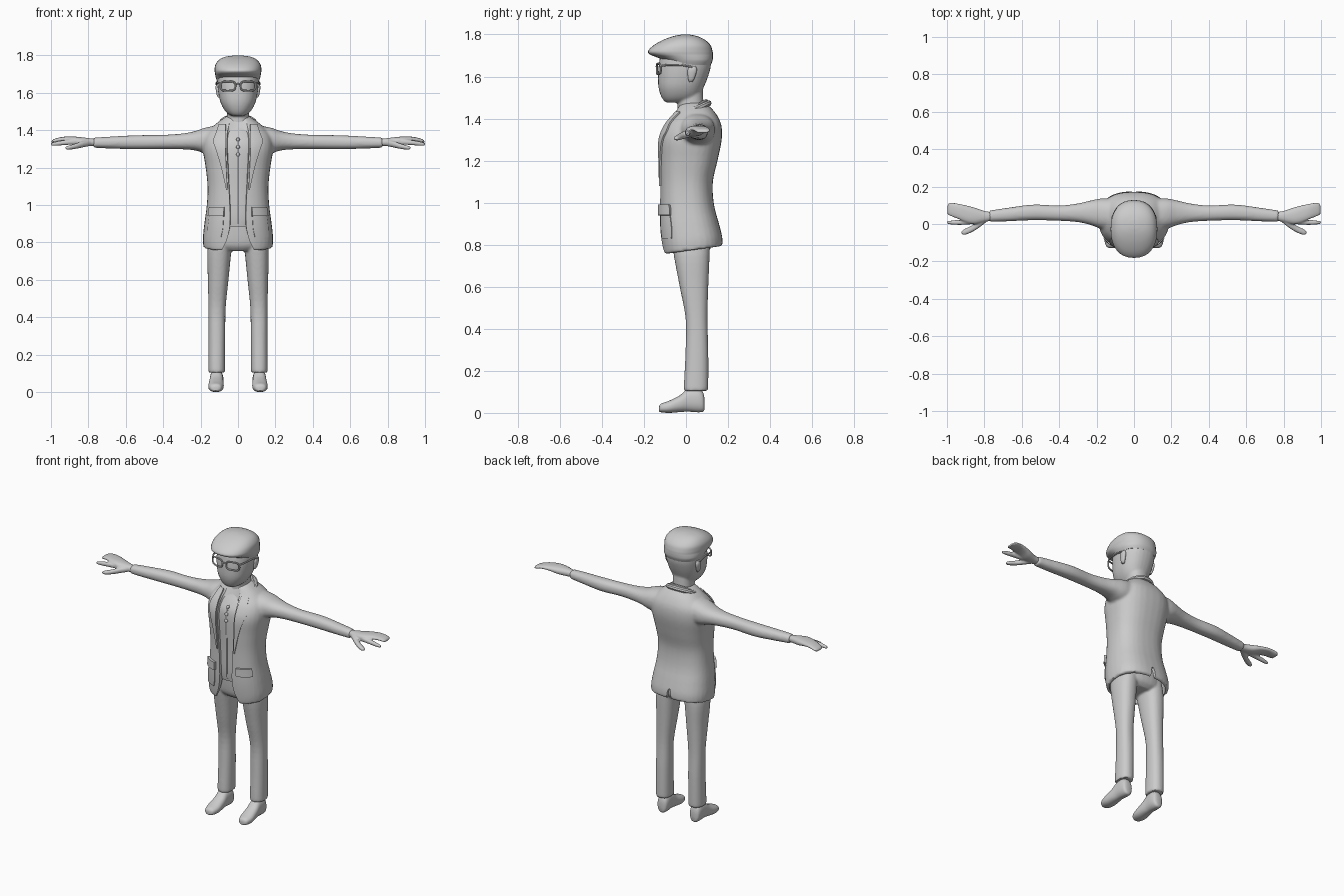
import bpy, bmesh, math
from mathutils import Vector
from mathutils.bvhtree import BVHTree

if "Cube" in bpy.data.objects:
    bpy.data.objects.remove(bpy.data.objects["Cube"])

grey = bpy.data.materials.new("plain grey")
grey.use_nodes = True
grey.diffuse_color = (0.6, 0.6, 0.6, 1)
grey.node_tree.nodes["Principled BSDF"].inputs["Base Color"].default_value = grey.diffuse_color


def blend_rings(rings, steps=4):
    """Smooth curve through the given rings."""
    result = []
    for i in range(len(rings) - 1):
        before, start, end = rings[max(i - 1, 0)], rings[i], rings[i + 1]
        after = rings[min(i + 2, len(rings) - 1)]
        for s in range(steps):
            t = s / steps
            result.append([b + t / 2 * (c - a + t * (2*a - 5*b + 4*c - d + t * (3*(b - c) + d - a)))
                           for a, b, c, d in zip(before, start, end, after)])
    return result + [list(rings[-1])]


def loft(bm, rings, axis="z", sign=1, power=2.3, segments=32):
    """Skin rings of (position, middle, half width, low, high) along an axis."""
    loops = []
    for t, middle, half, low, high in blend_rings(rings):
        loop = []
        for k in range(segments):
            angle = math.tau * k / segments
            c, s = math.cos(angle), math.sin(angle)
            a = middle + half * math.copysign(abs(c) ** (2 / power), c)
            b = (low + high) / 2 + (high - low) / 2 * math.copysign(abs(s) ** (2 / power), s)
            x, y, z = {"x": (t, a, b), "y": (a, t, b), "z": (a, b, t)}[axis]
            loop.append(bm.verts.new((x * sign, y, z)))
        loops.append(loop)
    for lower, upper in zip(loops, loops[1:]):
        for k in range(segments):
            n = (k + 1) % segments
            bm.faces.new((lower[k], lower[n], upper[n], upper[k]))
    bm.faces.new(loops[0])
    bm.faces.new(loops[-1])


def make(name, bm):
    bmesh.ops.recalc_face_normals(bm, faces=bm.faces)
    mesh = bpy.data.meshes.new(name)
    bm.to_mesh(mesh)
    bm.free()
    obj = bpy.data.objects.new(name, mesh)
    bpy.context.collection.objects.link(obj)
    mesh.materials.append(grey)
    return obj


def finish(obj, mirror=False, voxel=0, smooth=4, cutters=(), angle=40):
    if mirror:
        obj.modifiers.new("mirror", "MIRROR").use_mirror_merge = False
    if voxel:
        remesh = obj.modifiers.new("fuse", "REMESH")
        remesh.mode, remesh.voxel_size = "VOXEL", voxel
        soften = obj.modifiers.new("soften", "SMOOTH")
        soften.factor, soften.iterations = 0.5, smooth
    for cutter in cutters:
        cutter.hide_render = True
        cut = obj.modifiers.new("cut", "BOOLEAN")
        cut.operation, cut.object, cut.solver = "DIFFERENCE", cutter, "EXACT"
    bpy.ops.object.select_all(action="DESELECT")
    obj.select_set(True)
    bpy.context.view_layer.objects.active = obj
    bpy.ops.object.convert(target="MESH")
    bpy.ops.object.shade_smooth_by_angle(angle=math.radians(angle))
    for cutter in cutters:
        bpy.data.objects.remove(cutter)
    return obj


def solid(name, rings, axis="z", power=2.3):
    bm = bmesh.new()
    loft(bm, rings, axis, 1, power)
    return make(name, bm)


def tube(name, points, radius, cyclic=False, mirror=True):
    curve = bpy.data.curves.new(name, "CURVE")
    curve.dimensions, curve.bevel_depth, curve.bevel_resolution = "3D", radius, 2
    curve.use_fill_caps = True
    spline = curve.splines.new("POLY")
    spline.points.add(len(points) - 1)
    for point, co in zip(spline.points, points):
        point.co = (*co, 1)
    spline.use_cyclic_u = cyclic
    curve.materials.append(grey)
    obj = bpy.data.objects.new(name, curve)
    bpy.context.collection.objects.link(obj)
    return finish(obj, mirror)


def front_y(tree, x, z):
    hit = tree.ray_cast(Vector((x, -1, z)), Vector((0, 1, 0)))[0]
    return hit.y if hit else 0.0


def patch(name, tree, rows, thickness, columns=8):
    """Thin cloth piece laid on the front, rows of (height, inner, outer)."""
    bm = bmesh.new()
    grid = []
    for z, inner, outer in blend_rings(rows, 5):
        xs = [inner + (outer - inner) * k / columns for k in range(columns + 1)]
        grid.append([bm.verts.new((x, front_y(tree, x, z) - thickness / 2, z)) for x in xs])
    for low, high in zip(grid, grid[1:]):
        for k in range(columns):
            bm.faces.new((low[k], low[k + 1], high[k + 1], high[k]))
    obj = make(name, bm)
    shell = obj.modifiers.new("cloth", "SOLIDIFY")
    shell.thickness, shell.offset = thickness * 1.5, 0
    return finish(obj, True)


# Jacket body and sleeves fused together
bm = bmesh.new()
loft(bm, [(.77, 0, .185, -.11, .175), (.82, 0, .188, -.118, .172), (.9, 0, .18, -.125, .155),
          (1, 0, .167, -.125, .132), (1.1, 0, .163, -.125, .128), (1.2, 0, .173, -.128, .15),
          (1.3, 0, .188, -.128, .17), (1.37, 0, .178, -.1, .168), (1.42, 0, .135, -.06, .145),
          (1.455, 0, .09, -.04, .115), (1.475, 0, .06, -.02, .09)], power=2.5)
for vert in bm.verts:
    vert.co.z += max(0, min(1, (.95 - vert.co.z) / .15)) * .14 * vert.co.y
for side in (1, -1):
    loft(bm, [(.08, .05, .085, 1.27, 1.43), (.17, .055, .082, 1.275, 1.415),
              (.23, .06, .066, 1.292, 1.395), (.3, .06, .05, 1.298, 1.382),
              (.4, .058, .041, 1.3, 1.375), (.54, .062, .042, 1.298, 1.373),
              (.68, .05, .036, 1.302, 1.366), (.775, .042, .03, 1.306, 1.36)], "x", side)
jacket = make("jacket", bm)
opening = solid("opening_cutter", [(.7, 0, .12, -.4, 0), (.79, 0, .07, -.4, 0), (.85, 0, .05, -.4, -.05),
                                   (.92, 0, .043, -.4, -.1), (1.1, 0, .05, -.4, -.1), (1.3, 0, .06, -.4, -.1),
                                   (1.38, 0, .06, -.4, -.07), (1.5, 0, .05, -.4, -.01)], power=10)
hollow = solid("hem_cutter", [(.6, 0, .17, -.1, .16), (.8, 0, .17, -.1, .16), (.92, 0, .15, -.095, .13)])
vent = solid("vent_cutter", [(.7, 0, .022, .1, .3), (.82, 0, .014, .1, .3), (.855, 0, .005, .1, .3)])
finish(jacket, voxel=.008, smooth=6, cutters=(opening, hollow, vent))

# Shirt under the jacket, hanging over the belt
shirt = finish(solid("shirt", [(.885, 0, .1, -.108, .08), (.95, 0, .13, -.114, .1), (1.1, 0, .135, -.114, .1),
                               (1.3, 0, .15, -.116, .14), (1.37, 0, .13, -.088, .14), (1.42, 0, .09, -.05, .12),
                               (1.46, 0, .065, -.035, .09)]))

# Lapels, pocket flaps and buttons
tree = BVHTree.FromObject(jacket, bpy.context.evaluated_depsgraph_get())
patch("lapels", tree, [(1.08, .056, .062), (1.2, .062, .088), (1.3, .066, .118),
                       (1.34, .067, .13), (1.38, .067, .118), (1.43, .064, .1)], .007)
patch("pocket_flaps", tree, [(.94, .075, .155), (.965, .074, .153), (.99, .073, .148)], .012)
patch("pocket_bags", tree, [(.83, .09, .16), (.88, .08, .16), (.95, .08, .15)], .004)
tree = BVHTree.FromObject(shirt, bpy.context.evaluated_depsgraph_get())
for z in (1.27, 1.31, 1.35):
    y = front_y(tree, 0, z)
    finish(solid("button", [(y - .01, 0, .003, z - .003, z + .003), (y - .007, 0, .009, z - .009, z + .009),
                            (y + .004, 0, .01, z - .01, z + .01)], "y"))
tube("shirt_placket", [(0, front_y(tree, 0, z / 50) + .003, z / 50) for z in range(45, 69)], .006, mirror=False)

# Collars sloping down from the nape
for name, rx, ry, base, radius in (("jacket_collar", .088, .078, 1.438, .014), ("shirt_collar", .068, .066, 1.447, .011)):
    ring = []
    for k in range(33):
        turn = math.radians(-62 + 304 * k / 32)
        ring.append((rx * math.cos(turn), .03 + ry * math.sin(turn), base + .035 * math.sin(turn)))
    tube(name, ring, radius, mirror=False)

# Trousers, fused at the hips
bm = bmesh.new()
loft(bm, [(.755, 0, .1, -.05, .09), (.79, 0, .15, -.075, .12), (.88, 0, .145, -.085, .12), (.94, 0, .13, -.085, .11)])
for side in (1, -1):
    loft(bm, [(.105, .114, .044, -.008, .103), (.13, .114, .045, -.01, .106), (.3, .113, .045, -.002, .106),
              (.45, .112, .046, -.002, .102), (.6, .106, .055, -.03, .106), (.75, .1, .064, -.058, .112),
              (.85, .085, .06, -.07, .11)], "z", side)
finish(make("trousers", bm), voxel=.007)

# Shoes
shoe = solid("shoes", [(-.128, .119, .014, .008, .03), (-.118, .119, .03, .003, .044), (-.08, .118, .041, 0, .058),
                       (-.03, .116, .039, .004, .083), (.01, .115, .036, .006, .115), (.055, .114, .036, .003, .12),
                       (.08, .114, .03, .005, .1), (.088, .114, .016, .015, .07)], "y")
finish(shoe, mirror=True)

# Hands: palm, grouped fingers, forefinger and thumb
bm = bmesh.new()
loft(bm, [(.75, .042, .02, 1.316, 1.352), (.8, .04, .03, 1.314, 1.358), (.85, .043, .044, 1.318, 1.364),
          (.89, .052, .046, 1.33, 1.366), (.94, .068, .041, 1.338, 1.364), (.985, .079, .035, 1.332, 1.352),
          (.998, .075, .022, 1.33, 1.342)], "x")
loft(bm, [(.85, .018, .016, 1.32, 1.355), (.9, .01, .014, 1.322, 1.35), (.96, .008, .012, 1.318, 1.342),
          (1, .008, .007, 1.316, 1.332)], "x")
loft(bm, [(.79, .03, .02, 1.316, 1.348), (.83, 0, .021, 1.308, 1.342), (.87, -.027, .018, 1.3, 1.328),
          (.905, -.042, .016, 1.296, 1.318), (.922, -.046, .008, 1.298, 1.312)], "x")
finish(make("hands", bm), mirror=True, voxel=.005, smooth=3)

# Head and neck
bm = bmesh.new()
loft(bm, [(1.476, 0, .025, -.09, -.02), (1.485, 0, .05, -.105, .03), (1.51, 0, .074, -.12, .065),
          (1.55, 0, .094, -.131, .085), (1.6, 0, .105, -.133, .105), (1.65, 0, .11, -.13, .118),
          (1.7, 0, .108, -.12, .115), (1.74, 0, .09, -.09, .09)])
loft(bm, [(1.4, 0, .07, -.04, .1), (1.46, 0, .06, -.04, .085), (1.54, 0, .062, -.04, .08)])
finish(make("head", bm), voxel=.006)
ear = solid("ears", [(1.575, .1, .006, .015, .03), (1.59, .104, .01, .01, .04), (1.63, .108, .012, .008, .052),
                     (1.65, .107, .007, .02, .045)])
finish(ear, mirror=True)

# Flat cap with a peak running forward
finish(solid("cap", [(1.655, 0, .108, -.09, .118), (1.675, 0, .117, -.105, .126), (1.692, 0, .121, -.14, .128),
                     (1.705, 0, .123, -.172, .128), (1.722, 0, .125, -.18, .126), (1.75, 0, .121, -.152, .116),
                     (1.776, 0, .102, -.105, .088), (1.792, 0, .07, -.06, .053), (1.799, 0, .025, -.025, .02)]))

# Glasses
rim = []
for k in range(24):
    c, s = math.cos(math.tau * k / 24), math.sin(math.tau * k / 24)
    x = .054 + .04 * math.copysign(abs(c) ** .6, c)
    rim.append((x, -.139 + 2.2 * x * x, 1.636 + .025 * math.copysign(abs(s) ** .6, s)))
tube("glasses_rims", rim, .005, cyclic=True)
tube("glasses_bridge", [(-.016, -.139, 1.645), (0, -.142, 1.648), (.016, -.139, 1.645)], .004, mirror=False)
tube("glasses_temples", [(.093, -.12, 1.65), (.109, -.09, 1.655), (.114, -.02, 1.655), (.115, .03, 1.645)], .005)
